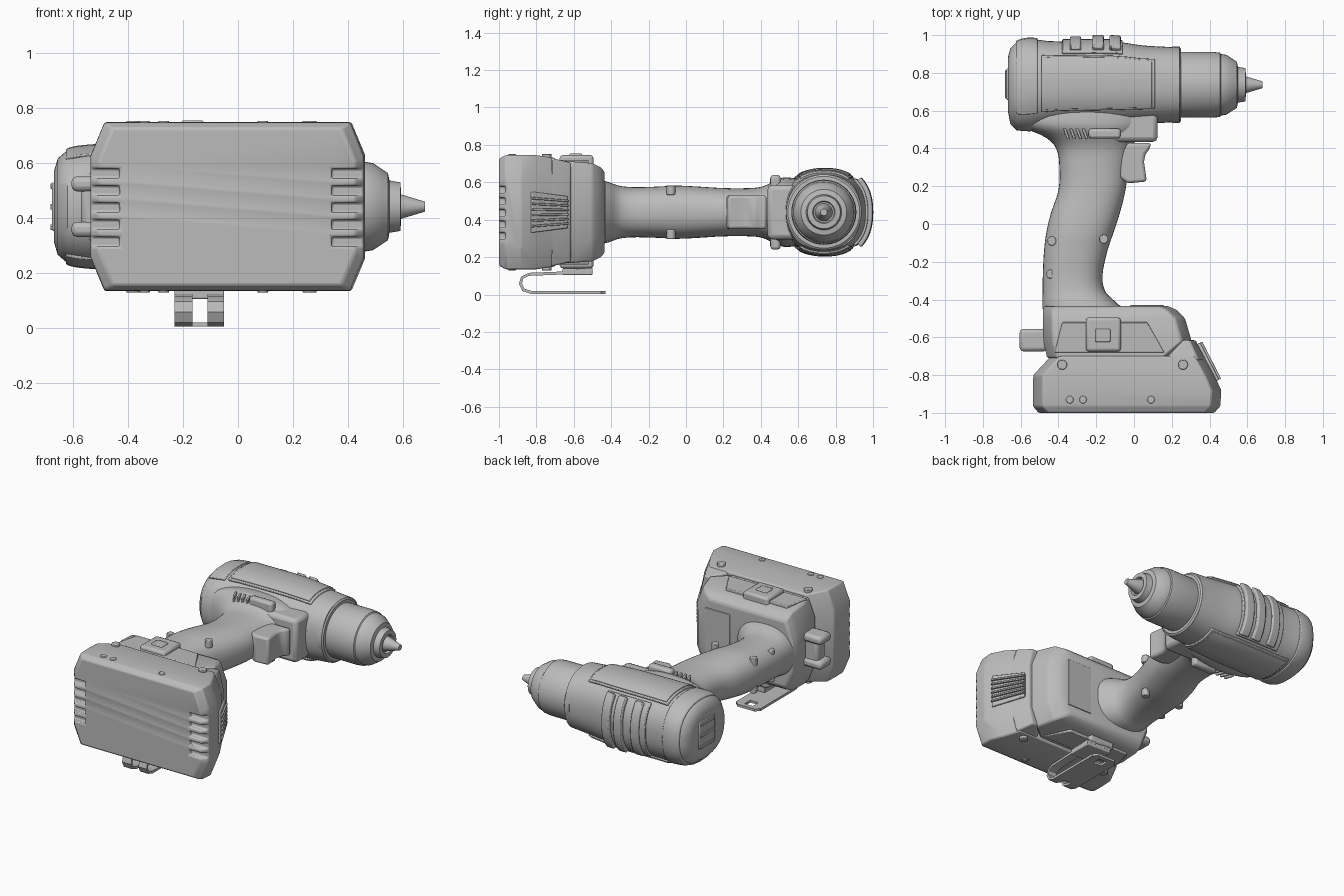
import bpy, bmesh, math
from mathutils import Vector, Matrix

if "Cube" in bpy.data.objects:
    bpy.data.objects.remove(bpy.data.objects["Cube"], do_unlink=True)

grey = bpy.data.materials.new("plain_grey")
grey.use_nodes = True
COLOUR = (0.5, 0.5, 0.5, 1)
grey.diffuse_color = COLOUR
grey.node_tree.nodes["Principled BSDF"].inputs["Base Color"].default_value = COLOUR

CZ = 0.44   # middle height of the tool
CY = 0.737  # spindle axis


def finish(name, bm, bevel=0.0, angle=35):
    bmesh.ops.recalc_face_normals(bm, faces=bm.faces)
    me = bpy.data.meshes.new(name)
    bm.to_mesh(me)
    bm.free()
    ob = bpy.data.objects.new(name, me)
    bpy.context.collection.objects.link(ob)
    me.materials.append(grey)
    bpy.ops.object.select_all(action='DESELECT')
    bpy.context.view_layer.objects.active = ob
    ob.select_set(True)
    if bevel:
        mod = ob.modifiers.new("bevel", 'BEVEL')
        mod.width, mod.segments, mod.limit_method = bevel, 2, 'ANGLE'
        mod.angle_limit = math.radians(28)
    bpy.ops.object.shade_smooth_by_angle(angle=math.radians(angle))
    return ob


def loft(name, rings, bevel=0.0, angle=35):
    bm = bmesh.new()
    loops = [[bm.verts.new(p) for p in ring] for ring in rings]
    n = len(loops[0])
    for a, b in zip(loops, loops[1:]):
        for i in range(n):
            bm.faces.new((a[i], a[(i + 1) % n], b[(i + 1) % n], b[i]))
    bm.faces.new(loops[0])
    bm.faces.new(loops[-1])
    return finish(name, bm, bevel, angle)


def prism(name, outline, z0, z1, bevel=0.0):
    return loft(name, [[(x, y, z) for x, y in outline] for z in (z0, z1)], bevel)


def box(name, lo, hi, bevel=0.0):
    (x0, y0, z0), (x1, y1, z1) = lo, hi
    return prism(name, [(x0, y0), (x1, y0), (x1, y1), (x0, y1)], z0, z1, bevel)


def disc(name, x, y, z, radius, depth):
    bm = bmesh.new()
    bmesh.ops.create_cone(bm, cap_ends=True, segments=16, radius1=radius, radius2=radius,
                          depth=depth, matrix=Matrix.Translation((x, y, z)))
    return finish(name, bm, 0.004)


def interp(table, v):
    # Catmull-Rom reading of a station table
    for i in range(len(table) - 1):
        if v <= table[i + 1][0] or i == len(table) - 2:
            break
    a, b = table[i], table[i + 1]
    p, q = table[max(i - 1, 0)], table[min(i + 2, len(table) - 1)]
    h = b[0] - a[0]
    t = min(max((v - a[0]) / h, 0), 1)
    out = []
    for k in range(1, len(a)):
        m0 = (b[k] - p[k]) / (b[0] - p[0]) * h
        m1 = (q[k] - a[k]) / (q[0] - a[0]) * h
        out.append((2*t**3 - 3*t*t + 1)*a[k] + (t**3 - 2*t*t + t)*m0
                   + (3*t*t - 2*t**3)*b[k] + (t**3 - t*t)*m1)
    return out


def power(v, e):
    return math.copysign(abs(v) ** e, v)


def span(a, b, n):
    return [a + (b - a) * i / n for i in range(n + 1)]


# Motor housing: x, low y, high y, half width
BODY = [(-0.668, 0.60, 0.88, 0.13), (-0.655, 0.53, 0.93, 0.175), (-0.62, 0.495, 0.965, 0.205),
        (-0.55, 0.49, 0.98, 0.218), (-0.45, 0.51, 0.968, 0.222), (-0.1, 0.52, 0.965, 0.222),
        (0.05, 0.53, 0.945, 0.215), (0.24, 0.54, 0.935, 0.2)]


def body_point(x, deg, off=0.0):
    lo, hi, rz = interp(BODY, x)
    t = math.radians(deg)
    return (x, (lo + hi) / 2 + ((hi - lo) / 2 + off) * power(math.cos(t), 0.86),
            CZ + (rz + off) * power(math.sin(t), 0.86))


xs = [s[0] for s in BODY[:4]] + span(-0.5, 0.24, 16)
loft("motor_housing", [[body_point(x, d) for d in range(0, 360, 6)] for x in xs], 0, 40)


def patch(name, x0, x1, d0, d1, off, bevel=0.005):
    # raised skin following the housing
    arc = span(d0, d1, 20)
    loft(name, [[body_point(x, d, off) for d in arc] +
                [body_point(x, d, -0.02) for d in reversed(arc)]
                for x in span(x0, x1, 8)], bevel)


for side, s in (("left", 1), ("right", -1)):
    patch(side + "_panel", -0.49, 0.11, s * 53, s * 124, 0.01)
    patch(side + "_panel_inner", -0.475, 0.095, s * 57, s * 120, 0.014, 0.002)
patch("top_pad", -0.38, -0.06, -48, 48, 0.012)
for i, x in enumerate((-0.34, -0.22, -0.13)):
    patch("top_rib_%d" % (i + 1), x, x + 0.06, -44, 44, 0.034 if i else 0.026, 0.01)
patch("rear_cap", -0.625, -0.51, -125, 125, 0.007)

# Rear plate with raised bars
box("rear_plate", (-0.676, 0.655, 0.35), (-0.64, 0.825, 0.53), 0.01)
for i, z in enumerate((0.355, 0.43, 0.505)):
    box("rear_bar_%d" % (i + 1), (-0.682, 0.665, z), (-0.66, 0.815, z + 0.02), 0.003)


# Collar, chuck and bit turned about the spindle
def turned(name, profile, seg=48):
    loft(name, [[(x, CY + r * math.cos(2*math.pi*i/seg), CZ + r * math.sin(2*math.pi*i/seg))
                 for i in range(seg)] for x, r in profile], 0, 30)


turned("collar", [(0.2, 0.19), (0.205, 0.202), (0.24, 0.202), (0.248, 0.192), (0.25, 0.16)])
turned("chuck", [(0.22, 0.168), (0.25, 0.174), (0.42, 0.174), (0.455, 0.17), (0.46, 0.163),
                 (0.49, 0.158), (0.525, 0.135), (0.545, 0.122), (0.55, 0.095), (0.59, 0.088),
                 (0.592, 0.06), (0.575, 0.055)])
turned("bit", [(0.55, 0.05), (0.59, 0.045), (0.68, 0.018)])

# Handle: y, back x, front x, half width
HANDLE = [(-0.45, -0.485, -0.06, 0.17), (-0.41, -0.485, -0.1, 0.16), (-0.36, -0.484, -0.15, 0.142),
          (-0.28, -0.483, -0.167, 0.134), (-0.15, -0.477, -0.143, 0.137), (-0.05, -0.465, -0.11, 0.142),
          (0.05, -0.442, -0.077, 0.138), (0.18, -0.4, -0.045, 0.13), (0.3, -0.395, -0.03, 0.128),
          (0.4, -0.412, -0.01, 0.135), (0.46, -0.47, 0.02, 0.16), (0.52, -0.6, 0.08, 0.185),
          (0.6, -0.63, 0.1, 0.18)]


def handle_ring(y):
    x0, x1, rz = interp(HANDLE, y)
    return [((x0 + x1) / 2 + (x1 - x0) / 2 * power(math.cos(t), 0.85), y,
             CZ + rz * power(math.sin(t), 0.85)) for t in span(0, 2 * math.pi, 40)[:-1]]


loft("handle", [handle_ring(y) for y in span(-0.45, 0.6, 50)], 0, 45)
box("trigger_guard", (-0.3, 0.435, CZ - 0.145), (0.125, 0.62, CZ + 0.145), 0.025)
prism("trigger", [(-0.08, 0.43), (0.09, 0.43), (0.085, 0.4), (0.06, 0.37), (0.053, 0.33),
                  (0.06, 0.28), (0.068, 0.225), (-0.035, 0.215), (-0.08, 0.25)], 0.35, 0.53, 0.014)

# Direction selector and vents on both sides
for side, s in (("left", 1), ("right", -1)):
    za, zb = sorted((CZ + s * 0.1, CZ + s * 0.2))
    box(side + "_selector", (-0.24, 0.452, za), (-0.07, 0.505, zb), 0.015)
    for i in range(4):
        x = -0.375 + i * 0.033
        za, zb = sorted((CZ + s * 0.1, CZ + s * 0.183))
        prism("%s_vent_%d" % (side, i + 1),
              [(x, 0.505), (x + 0.015, 0.505), (x + 0.035, 0.45), (x + 0.02, 0.45)], za, zb, 0.004)
    for i, (x, y, r) in enumerate(((-0.16, -0.08, 0.118), (-0.435, -0.09, 0.09), (-0.44, -0.265, 0.08))):
        disc("%s_handle_screw_%d" % (side, i + 1), x, y, CZ + s * r, 0.024, 0.05)


def octagon(y, x0, x1, h, cx=0.05, cz=0.12):
    return [(x, y, CZ + z) for x, z in
            ((x0 + cx, -h), (x1 - cx, -h), (x1, cz - h), (x1, h - cz),
             (x1 - cx, h), (x0 + cx, h), (x0, h - cz), (x0, cz - h))]


# Tool foot above the battery
loft("foot", [octagon(-0.71, -0.46, 0.2, 0.275), octagon(-0.62, -0.48, 0.305, 0.272),
              octagon(-0.5, -0.483, 0.27, 0.262), octagon(-0.455, -0.482, 0.225, 0.24),
              octagon(-0.435, -0.475, 0.18, 0.215)], 0.01)
box("foot_front_panel", (-0.02, -0.445, 0.28), (0.16, -0.43, 0.6), 0.003)
box("rear_lug", (-0.57, -0.66, 0.34), (-0.46, -0.57, 0.54), 0.02)
for i, z in enumerate((0.33, 0.495)):
    box("rear_lug_prong_%d" % (i + 1), (-0.605, -0.675, z), (-0.46, -0.555, z + 0.055), 0.02)

for side, s in (("left", 1), ("right", -1)):
    def zr(a, b):
        return sorted((CZ + s * a, CZ + s * b))
    prism(side + "_foot_plate", [(-0.42, -0.68), (0.16, -0.68), (0.07, -0.52), (-0.38, -0.52)],
          *zr(0.24, 0.28), 0.005)
    box(side + "_clip_mount", (-0.255, -0.675, zr(0.2, 0.3)[0]), (-0.07, -0.495, zr(0.2, 0.305)[1]), 0.015)
    box(side + "_clip_button", (-0.205, -0.625, zr(0.2, 0.313)[0]), (-0.125, -0.555, zr(0.2, 0.313)[1]), 0.006)
    for i, (x, y) in enumerate(((-0.38, -0.745), (0.26, -0.745), (-0.34, -0.93), (-0.27, -0.93), (0.09, -0.93))):
        disc("%s_battery_screw_%d" % (side, i + 1), x, y, CZ + s * 0.295, 0.026 if i < 2 else 0.02, 0.034)

# Battery pack, with grip notches cut in both ends
battery = loft("battery", [octagon(-1, -0.505, 0.425, 0.285), octagon(-0.965, -0.535, 0.457, 0.305),
                           octagon(-0.88, -0.535, 0.462, 0.307), octagon(-0.8, -0.533, 0.425, 0.305),
                           octagon(-0.7, -0.44, 0.37, 0.29)], 0.008)
cutters = []
for i in range(5):
    z = 0.295 + i * 0.062
    for x0, x1 in ((-0.6, -0.43), (0.34, 0.6)):
        cutters.append(box("notch_cutter", (x0, -1.1, z), (x1, -0.965, z + 0.035)))
for cutter in cutters:
    cut = battery.modifiers.new("notch", 'BOOLEAN')
    cut.object, cut.operation, cut.solver = cutter, 'DIFFERENCE', 'EXACT'
    bpy.context.view_layer.objects.active = battery
    with bpy.context.temp_override(object=battery, active_object=battery):
        bpy.ops.object.modifier_move_to_index(modifier=cut.name, index=0)
    cutter.hide_render = True
    cutter.hide_set(True)
    cutter.display_type = 'WIRE'
depsgraph = bpy.context.evaluated_depsgraph_get()
baked = bpy.data.meshes.new_from_object(battery.evaluated_get(depsgraph))
battery.modifiers.clear()
battery.data = baked
for cutter in cutters:
    bpy.data.objects.remove(cutter, do_unlink=True)

loft("battery_shoulder", [octagon(-0.72, 0.14, 0.38, 0.29, 0.04), octagon(-0.7, 0.15, 0.372, 0.285, 0.04),
                          octagon(-0.615, 0.23, 0.325, 0.265, 0.03)], 0.008)
for i, z in enumerate((0.2, 0.68)):
    box("base_pad_%d" % (i + 1), (-0.215, -1.0, z - 0.015), (0.01, -0.98, z + 0.015), 0.004)

# Release latch on the sloping battery front
top, low = Vector((0.338, -0.635, CZ)), Vector((0.438, -0.83, CZ))
out = Vector((0.89, 0.456, 0))


def latch_part(name, z0a, z1a, z0b, z1b, height, bevel):
    rings = []
    for k in (-0.03, height):
        rings.append([tuple(p + out * k + Vector((0, 0, z))) for p, z in
                      ((low, z0a), (low, z1a), (top, z1b), (top, z0b))])
    loft(name, rings, bevel)


latch_part("release_latch", -0.11, 0.11, -0.085, 0.085, 0.014, 0.006)
for i in range(6):
    z = -0.075 + i * 0.03
    latch_part("latch_ridge_%d" % (i + 1), z - 0.006, z + 0.006, z * 0.8 - 0.006, z * 0.8 + 0.006, 0.026, 0.003)

# Belt hook: two bent straps joined by plates
path = [(-0.5, 0.135), (-0.57, 0.13), (-0.66, 0.115), (-0.84, 0.108), (-0.876, 0.09), (-0.885, 0.058),
        (-0.87, 0.025), (-0.83, 0.012), (-0.72, 0.012)]
for i, (x0, x1) in enumerate(((-0.23, -0.165), (-0.11, -0.05))):
    rings = []
    for k, (y, z) in enumerate(path):
        a, b = path[max(k - 1, 0)], path[min(k + 1, len(path) - 1)]
        d = Vector((b[0] - a[0], b[1] - a[1])).normalized() * 0.008
        rings.append([(x, y - f * d.y, max(z + f * d.x, 0)) for x, f in ((x0, 1), (x1, 1), (x1, -1), (x0, -1))])
    loft("hook_strap_%d" % (i + 1), rings)
box("hook_upper_plate", (-0.23, -0.66, 0.105), (-0.05, -0.5, 0.14), 0.005)
box("hook_lower_plate", (-0.23, -0.8, 0.004), (-0.05, -0.52, 0.02))
for i, (x0, x1) in enumerate(((-0.23, -0.17), (-0.11, -0.05))):
    box("hook_tip_side_%d" % (i + 1), (x0, -0.525, 0.004), (x1, -0.455, 0.02))
prism("hook_tip", [(-0.23, -0.46), (-0.05, -0.46), (-0.075, -0.43), (-0.205, -0.43)], 0.004, 0.02)
